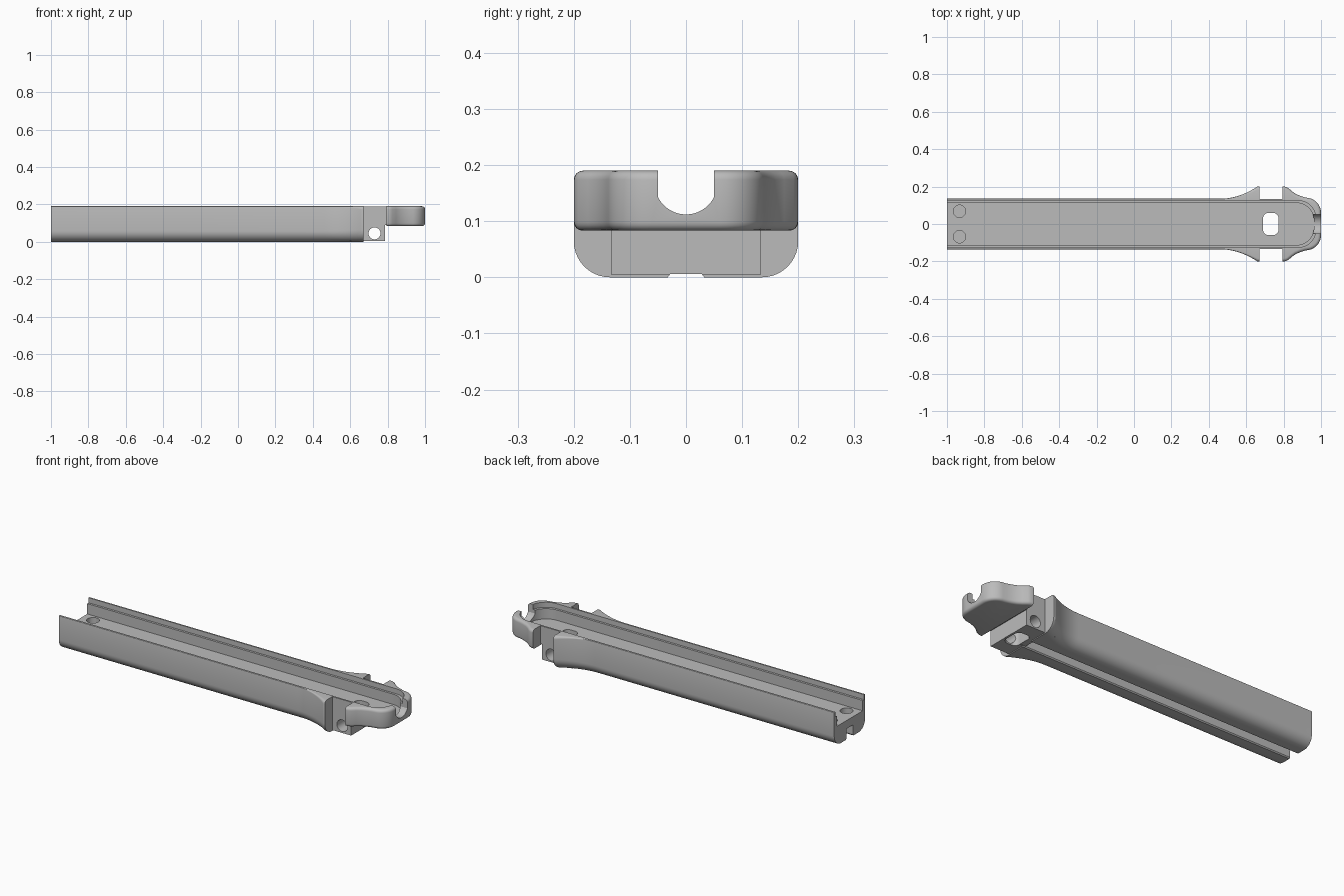
import bpy, bmesh
from math import sin, cos, pi, radians, asin
from mathutils import Vector

cube = bpy.data.objects.get("Cube")
if cube:
    bpy.data.objects.remove(cube, do_unlink=True)

grey = bpy.data.materials.new("plain grey")
grey.use_nodes = True
GREY = (0.5, 0.5, 0.5, 1)
grey.diffuse_color = GREY
grey.node_tree.nodes["Principled BSDF"].inputs["Base Color"].default_value = GREY

TOP = 0.19      # upper rim
FLOOR = 0.105   # channel floor
HALF = 0.135    # half width of the straight body


def finish(name, bm):
    bmesh.ops.recalc_face_normals(bm, faces=bm.faces)
    me = bpy.data.meshes.new(name)
    bm.to_mesh(me)
    bm.free()
    ob = bpy.data.objects.new(name, me)
    me.materials.append(grey)
    bpy.context.collection.objects.link(ob)
    return ob


def loft(name, rings):
    """Skin equal-length closed rings and cap both ends."""
    bm = bmesh.new()
    loops = [[bm.verts.new(p) for p in ring] for ring in rings]
    for a, b in zip(loops, loops[1:]):
        for i in range(len(a)):
            j = (i + 1) % len(a)
            bm.faces.new((a[i], a[j], b[j], b[i]))
    bm.faces.new(loops[0])
    bm.faces.new(loops[-1])
    return finish(name, bm)


def prism(name, outline, lo, hi, axis="z"):
    """Extrude a 2D outline along z (xy), y (xz) or x (yz)."""
    place = {"z": lambda p, h: (p[0], p[1], h),
             "y": lambda p, h: (p[0], h, p[1]),
             "x": lambda p, h: (h, p[0], p[1])}[axis]
    return loft(name, [[place(p, h) for p in outline] for h in (lo, hi)])


def arc(cx, cy, r, a0, a1, n=8):
    angles = [radians(a0 + (a1 - a0) * i / n) for i in range(n + 1)]
    return [(cx + r * cos(a), cy + r * sin(a)) for a in angles]


def circle(cx, cy, r, n=32):
    return arc(cx, cy, r, 0, 360, n)[:-1]


def mirrored(half):
    """Close an outline given as its +y half."""
    return half + [(x, -y) for x, y in reversed(half)]


def rect(x0, x1, y0, y1):
    return [(x0, y0), (x1, y0), (x1, y1), (x0, y1)]


def boolean(target, tool, operation):
    mod = target.modifiers.new("join", "BOOLEAN")
    mod.operation, mod.object, mod.solver = operation, tool, "EXACT"
    bpy.context.view_layer.objects.active = target
    bpy.ops.object.modifier_apply(modifier=mod.name)
    bpy.data.objects.remove(tool, do_unlink=True)


# Long body: rounded underside, flaring towards its front end
def body_ring(x):
    flare = 0.065 * min(1, max(0, (x - 0.46) / 0.2) ** 2)
    w, f, r = HALF + flare, 0.003 + flare * 0.2, 0.058 + flare * 0.1
    half = arc(w - f, TOP - f, f, 90, 0, 4) + arc(w - r, r, r, 0, -90, 10)
    ring = half + [(-y, z) for y, z in reversed(half)]
    return [(x, y, z) for y, z in ring]


stations = [-1] + [0.46 + 0.02 * i for i in range(11)] + [0.67]
stock = loft("stock_body", [body_ring(x) for x in stations])

# Narrow neck between the flare and the nose
boolean(stock, prism("neck_block", rect(0.6, 0.785, -0.134, 0.134), 0.005, TOP - 0.0005), "UNION")
boolean(stock, prism("neck_bridge", rect(0.7, 0.84, -0.134, 0.134), 0.09, TOP - 0.0005), "UNION")

# Nose with swept wings and rounded rims
nose_half = [(0.795, 0.2), (0.81, 0.199), (0.825, 0.192), (0.845, 0.175), (0.865, 0.161),
             (0.89, 0.15), (0.915, 0.142)] + arc(0.92, 0.06, 0.08, 78, 0, 9)
nose = prism("nose", mirrored(nose_half), 0.083, TOP)
bm = bmesh.new()
bm.from_mesh(nose.data)
rim = []
for e in bm.edges:
    a, b = (v.co for v in e.verts)
    if abs(a.z - b.z) < 0.001 and max(a.x, b.x) > 0.8:
        rim.append(e)
bmesh.ops.bevel(bm, geom=rim, offset=0.016, segments=4, profile=0.5, affect="EDGES")
bm.to_mesh(nose.data)
bm.free()
boolean(stock, nose, "UNION")


# Stepped channel along the top, round at the nose
def channel(name, w, end, bottom):
    r = 0.095
    half = [(-1.1, w)] + arc(end - r, w - r, r, 90, 0, 12)
    return prism(name, mirrored(half), bottom, 0.3)


boolean(stock, channel("channel_cutter", 0.113, 0.962, FLOOR), "DIFFERENCE")
boolean(stock, channel("ledge_cutter", 0.125, 0.972, 0.162), "DIFFERENCE")

# Round-bottomed mouth in the nose
dip = 180 / pi * asin(0.05 / 0.056)
mouth = [(-0.05, 0.3)] + arc(0, 0.168, 0.056, -90 - dip, -90 + dip, 16) + [(0.05, 0.3)]
boolean(stock, prism("mouth_cutter", mouth, 0.9, 1.1, "x"), "DIFFERENCE")

# Underside slot with a chamfered lip
slot = [(-0.04, -0.01), (-0.028, 0.006), (-0.028, 0.06), (0.028, 0.06), (0.028, 0.006), (0.04, -0.01)]
boolean(stock, prism("slot_cutter", slot, -1.1, 0.655, "x"), "DIFFERENCE")
lip = [(-0.04, -0.01), (-0.028, 0.006), (0.028, 0.006), (0.04, -0.01)]
boolean(stock, prism("lip_cutter", lip, 0.6, 0.9, "x"), "DIFFERENCE")

# Neck: cross pin hole and vertical rounded window
boolean(stock, prism("pin_cutter", circle(0.73, 0.045, 0.032), -0.3, 0.3, "y"), "DIFFERENCE")
window = arc(0.743, 0.03, 0.03, 0, 90) + arc(0.72, 0.03, 0.03, 90, 180)
boolean(stock, prism("window_cutter", mirrored(window[::-1]), -0.1, 0.3), "DIFFERENCE")

# Two blind holes at the open end
for side in (-1, 1):
    boolean(stock, prism("hole_cutter", circle(-0.933, side * 0.068, 0.033), 0.04, 0.3), "DIFFERENCE")

bpy.ops.object.select_all(action="DESELECT")
stock.select_set(True)
bpy.context.view_layer.objects.active = stock
bpy.ops.object.shade_smooth_by_angle(angle=radians(30))
